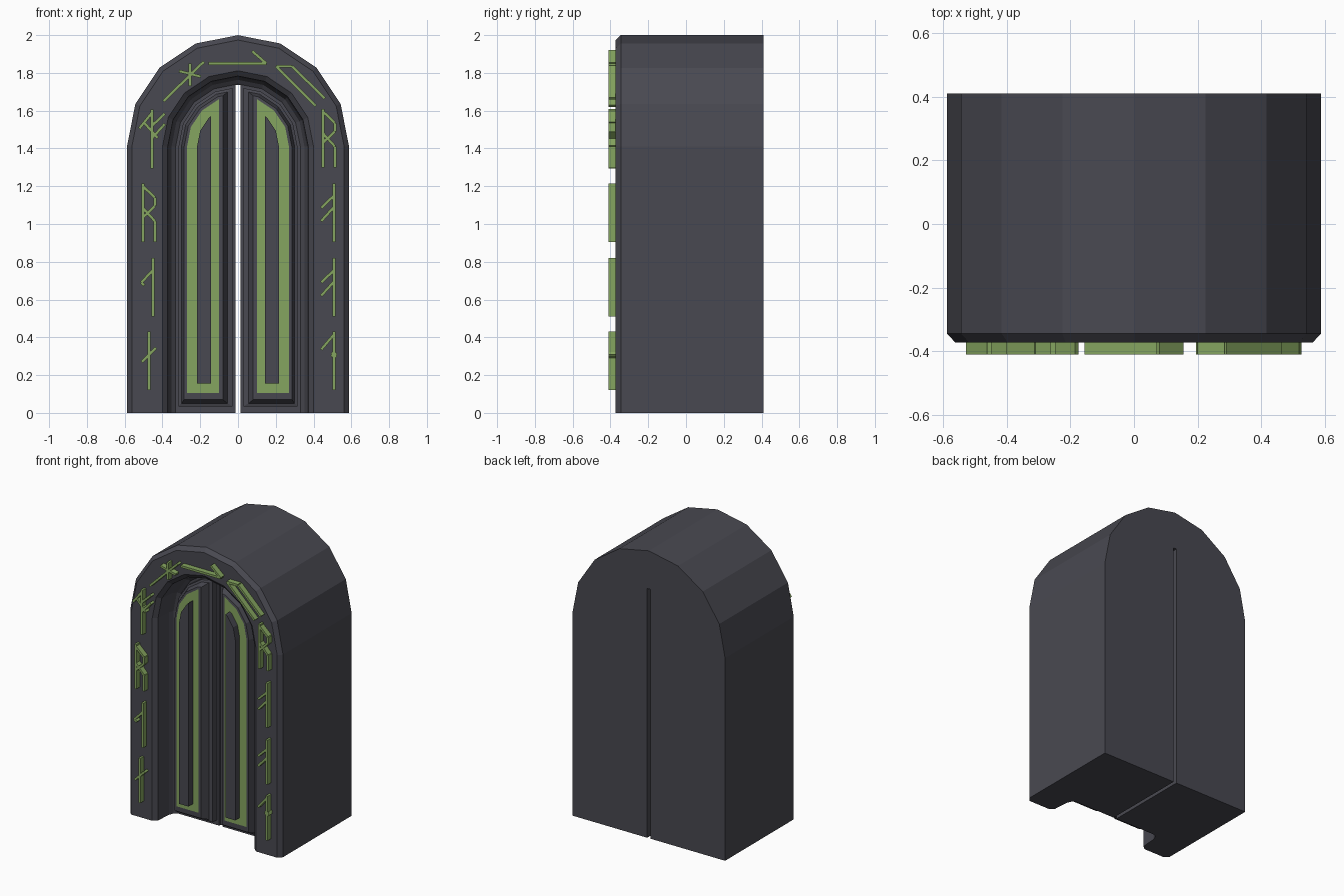
import bpy, bmesh, math

if "Cube" in bpy.data.objects:
    bpy.data.objects.remove(bpy.data.objects["Cube"])

ZC = 1.41          # springing height of every arch
SEG = math.pi / 8  # eight flat sides per half circle


def material(name, rgb):
    m = bpy.data.materials.new(name)
    m.diffuse_color = (*rgb, 1)
    m.use_nodes = True
    m.node_tree.nodes["Principled BSDF"].inputs["Base Color"].default_value = m.diffuse_color
    return m


STONE = material("dark stone", (0.066, 0.066, 0.082))
GREEN = material("moss green", (0.235, 0.375, 0.115))


def finish(name, bm, mats):
    bmesh.ops.recalc_face_normals(bm, faces=bm.faces)
    me = bpy.data.meshes.new(name)
    bm.to_mesh(me)
    bm.free()
    ob = bpy.data.objects.new(name, me)
    bpy.context.collection.objects.link(ob)
    for m in mats:
        me.materials.append(m)
    return ob


def bridge(bm, a, b, closed):
    n = len(a)
    for i in range(n if closed else n - 1):
        j = (i + 1) % n
        bm.faces.new((a[i], a[j], b[j], b[i]))


# Arched body with bevelled front and coved recess: (radius, y) of each ring
bm = bmesh.new()
rings = []
for r, y in [(0.588, 0.41), (0.588, -0.345), (0.562, -0.372), (0.40, -0.372),
             (0.372, -0.348), (0.365, -0.24), (0.352, -0.207), (0.33, -0.19)]:
    pts = [(r, 0)]
    pts += [(r * math.cos(i * SEG), ZC + r * math.sin(i * SEG) * (0.59 / 0.588)) for i in range(9)]
    pts += [(-r, 0)]
    rings.append([bm.verts.new((x, y, z)) for x, z in pts])
for a, b in zip(rings, rings[1:]):
    bridge(bm, a, b, False)
bm.faces.new(rings[0])
bm.faces.new(rings[-1])
bm.faces.new([k[0] for k in rings] + [k[-1] for k in reversed(rings)])
body = finish("arched_frame", bm, [STONE])

# Narrow gap between the doors, cut right through
bm = bmesh.new()
bmesh.ops.create_cube(bm, size=1)
for v in bm.verts:
    v.co = (v.co.x * 0.024, v.co.y * 2, 0.735 + v.co.z * 2)
cutter = finish("gap_cutter", bm, [STONE])
cutter.hide_render = True
mod = body.modifiers.new("gap", "BOOLEAN")
mod.operation = "DIFFERENCE"
mod.solver = "EXACT"
mod.object = cutter
bpy.context.view_layer.objects.active = body
bpy.ops.object.modifier_apply(modifier=mod.name)
bpy.data.objects.remove(cutter)


def half_arch(r, x0, z0):
    """Half arch outline, clipped at x = x0 towards the centre."""
    pts = [(x0, z0), (r, z0)]
    for i in range(5):
        x, z = r * math.cos(i * SEG), ZC + r * math.sin(i * SEG)
        if x <= x0:
            px, pz = pts[-1]
            t = (px - x0) / (px - x)
            pts.append((x0, pz + (z - pz) * t))
            break
        pts.append((x, z))
    return pts


def relief(name, layers, side, top):
    """Closed stack of half arch outlines (radius, x0, z0, y); last one capped."""
    bm = bmesh.new()
    rs = [[bm.verts.new((side * x, y, z)) for x, z in half_arch(r, x0, z0)]
          for r, x0, z0, y in layers]
    for a, b in zip(rs, rs[1:]):
        bridge(bm, a, b, True)
    bm.faces.new(rs[0])
    bm.faces.new(rs[-1]).material_index = top
    finish(name, bm, [STONE, GREEN])


# Door leaves: stepped panel, green field, raised centre bar
for side, tag in ((-1, "left"), (1, "right")):
    relief(tag + "_door_panel",
           [(0.315, 0.03, 0.035, -0.18), (0.315, 0.03, 0.035, -0.235),
            (0.30, 0.055, 0.05, -0.24), (0.285, 0.08, 0.07, -0.29),
            (0.27, 0.10, 0.105, -0.292)], side, 1)
    relief(tag + "_door_bar",
           [(0.217, 0.143, 0.155, -0.28), (0.217, 0.143, 0.155, -0.34)], side, 0)


def strokes(name, lines, w=0.0075):
    """Raised bars on the frame front; each line is x1, z1, x2, z2."""
    bm = bmesh.new()
    for x1, z1, x2, z2 in lines:
        d = math.hypot(x2 - x1, z2 - z1)
        nx, nz = -(z2 - z1) / d * w, (x2 - x1) / d * w
        q = [(x1 + nx, z1 + nz), (x2 + nx, z2 + nz), (x2 - nx, z2 - nz), (x1 - nx, z1 - nz)]
        a = [bm.verts.new((x, -0.41, z)) for x, z in q]
        b = [bm.verts.new((x, -0.365, z)) for x, z in q]
        bridge(bm, a, b, True)
        bm.faces.new(a)
        bm.faces.new(b)
    finish(name, bm, [GREEN])


# Carved marks on the columns: a 0.31 tall stave plus branches, placed by offset
H = 0.31
looped = [(0, 0, 0, H), (0, .295, .063, .235), (.063, .235, .063, .19),
          (.063, .19, 0, .13), (0, .18, .063, .11), (.063, .11, .063, 0)]
double = [(0, 0, 0, H), (-.068, .18, 0, .245), (-.068, .11, 0, .185)]
single = [(0, 0, 0, H), (-.063, .18, 0, .245), (-.063, .18, -.045, .165)]
forked = [(0, 0, 0, H), (-.068, .21, 0, .295), (-.045, .245, .03, .16),
          (0, .225, .068, .29), (0, .16, .068, .235)]
crossed = [(0, 0, 0, H), (-.038, .15, .038, .225)]
tipped = [(0, 0, 0, H), (-.068, .215, 0, .295), (-.015, .18, .015, .195), (-.012, .2, .012, .175)]
marks = [(forked, -.455, 1.295), (looped, -.503, .905), (single, -.45, .51), (crossed, -.472, .12),
         (looped, .45, 1.30), (double, .508, .905), (double, .508, .51), (tipped, .508, .12)]
for n, (shape, ox, oz) in enumerate(marks):
    strokes(f"column_mark_{n + 1}", [(a + ox, b + oz, c + ox, d + oz) for a, b, c, d in shape])

# Carved marks around the arch
strokes("arch_mark_star", [(-.395, 1.65, -.18, 1.86), (-.255, 1.73, -.255, 1.85),
                           (-.312, 1.81, -.197, 1.78)])
strokes("arch_mark_arrow", [(-.155, 1.85, .15, 1.85), (.075, 1.915, .15, 1.85)])
strokes("arch_mark_wedge", [(.2, 1.835, .285, 1.835), (.285, 1.835, .46, 1.665),
                            (.2, 1.835, .412, 1.625)])
